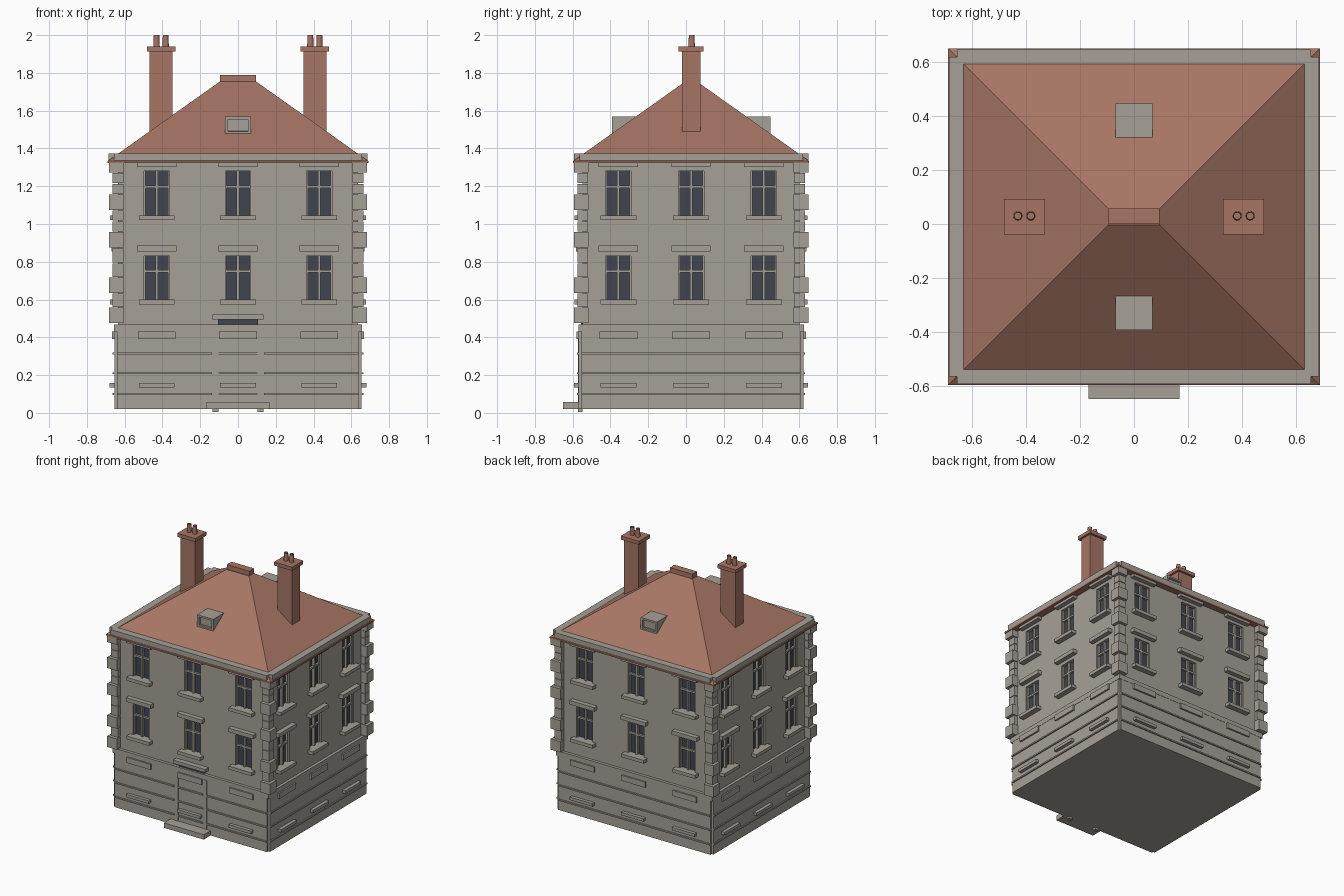
import bpy, bmesh
from mathutils import Vector, Matrix

if "Cube" in bpy.data.objects:
    bpy.data.objects.remove(bpy.data.objects["Cube"], do_unlink=True)

CY = 0.027                      # depth centre of the house
WX, WY = 0.635, 0.575           # upper wall half sizes
BX, BY = 0.655, 0.595           # ground floor half sizes


def material(name, rgb):
    m = bpy.data.materials.new(name)
    m.use_nodes = True
    m.diffuse_color = (*rgb, 1)
    m.node_tree.nodes["Principled BSDF"].inputs["Base Color"].default_value = (*rgb, 1)
    return m


STONE = material("grey stone", (0.38, 0.355, 0.31))
TILE = material("terracotta", (0.39, 0.18, 0.13))
GLASS = material("dark glass", (0.055, 0.06, 0.08))


def finish(name, bm, *mats):
    bmesh.ops.recalc_face_normals(bm, faces=bm.faces)
    me = bpy.data.meshes.new(name)
    bm.to_mesh(me)
    bm.free()
    for m in mats:
        me.materials.append(m)
    ob = bpy.data.objects.new(name, me)
    bpy.context.collection.objects.link(ob)
    return ob


def add_box(bm, lo, hi):
    lo, hi = Vector(lo), Vector(hi)
    mat = Matrix.Translation((lo + hi) / 2) @ Matrix.Diagonal((*(hi - lo), 1))
    return bmesh.ops.create_cube(bm, size=1, matrix=mat)["verts"]


def boxes(name, mat, items):
    bm = bmesh.new()
    for lo, hi in items:
        add_box(bm, lo, hi)
    return finish(name, bm, mat)


def block(hx, hy, z0, z1):
    return (-hx, CY - hy, z0), (hx, CY + hy, z1)


# The four sides: outward normal, half depth to upper wall, window offset
SIDES = [(Vector((0, -1, 0)), WY, 0.43), (Vector((0, 1, 0)), WY, 0.43),
         (Vector((1, 0, 0)), WX, 0.385), (Vector((-1, 0, 0)), WX, 0.385)]


def on_side(side, u, half, z0, z1, d0, d1):
    """Box on one wall: u along it, d measured out from the upper wall."""
    n, depth, _ = side
    t = Vector((abs(n.y), abs(n.x), 0))
    c = Vector((0, CY, 0))
    a = c + n * (depth + d0) + t * (u - half)
    b = c + n * (depth + d1) + t * (u + half)
    return ((min(a.x, b.x), min(a.y, b.y), z0), (max(a.x, b.x), max(a.y, b.y), z1))


def on_windows(half, z0, z1, d0, d1):
    return [on_side(s, k * s[2], half, z0, z1, d0, d1) for s in SIDES for k in (-1, 0, 1)]


# Upper walls with recessed glass
FLOORS = [(0.6, 0.83), (1.045, 1.28)]
WIN = 0.067
bm = bmesh.new()
add_box(bm, *block(WX, WY, 0.46, 1.335))


def cut(co, no):
    bmesh.ops.bisect_plane(bm, geom=bm.verts[:] + bm.edges[:] + bm.faces[:],
                           plane_co=co, plane_no=no)


for k in (-1, 0, 1):
    for e in (-WIN, WIN):
        cut((k * 0.43 + e, 0, 0), (1, 0, 0))
        cut((0, CY + k * 0.385 + e, 0), (0, 1, 0))
for floor in FLOORS:
    for z in floor:
        cut((0, 0, z), (0, 0, 1))
bm.normal_update()


def is_window(f):
    c = f.calc_center_median()
    if abs(f.normal.z) > 0.5 or not any(a < c.z < b for a, b in FLOORS):
        return False
    u, off = (c.x, 0.43) if abs(f.normal.y) > 0.5 else (c.y - CY, 0.385)
    return min(abs(u - k * off) for k in (-1, 0, 1)) < 0.01


panes = [f for f in bm.faces if is_window(f)]
bmesh.ops.inset_individual(bm, faces=panes, thickness=0, depth=-0.025)
for f in panes:
    f.material_index = 1
finish("upper_walls", bm, STONE, GLASS)

# Window frames, sills and lintels
frames, sills, lintels = [], [], []
for z0, z1 in FLOORS:
    bar = z0 + (z1 - z0) * 0.65
    frames += on_windows(0.007, z0, z1, -0.03, -0.008)
    frames += on_windows(WIN, bar - 0.007, bar + 0.007, -0.03, -0.01)
    for s in SIDES:
        for k in (-1, 0, 1):
            for e in (-1, 1):
                frames.append(on_side(s, k * s[2] + e * (WIN - 0.003), 0.004,
                                      z0, z1, -0.03, -0.01))
    sills += on_windows(0.095, z0 - 0.025, z0, -0.01, 0.042)
lintels += on_windows(0.104, 0.855, 0.885, -0.01, 0.035)
lintels += on_windows(0.104, 1.302, 1.325, -0.01, 0.035)
boxes("window_frames", STONE, frames)
boxes("window_sills", STONE, sills)
boxes("window_lintels", STONE, lintels)

# Ground floor with notched corners and a band on top
boxes("ground_floor", STONE, [block(BX, BY - 0.015, 0.02, 0.435),
                              block(BX - 0.015, BY, 0.02, 0.435)])
boxes("string_course", STONE, [block(BX + 0.002, BY + 0.002, 0.43, 0.468)])
boxes("ground_sills", STONE, on_windows(0.095, 0.135, 0.157, 0, 0.045))
boxes("ground_lintels", STONE, on_windows(0.1, 0.39, 0.432, 0, 0.033))

# Thin courses, broken around the door jambs on the front
courses = []
for z in (0.1, 0.21, 0.315):
    for s in SIDES[1:]:
        half = (BX if s[0].y else BY) - 0.015
        courses.append(on_side(s, 0, half, z - 0.005, z + 0.005, 0.01, 0.029))
    for u, half in ((-0.389, 0.251), (0, 0.105), (0.389, 0.251)):
        courses.append(on_side(SIDES[0], u, half, z - 0.005, z + 0.005, 0.01, 0.029))
boxes("stone_courses", STONE, courses)

# Doorway: jambs, fanlight, hood and step
front = SIDES[0]
boxes("door_jambs", STONE, [on_side(front, u, 0.016, 0.005, 0.43, 0, 0.023)
                            for u in (-0.12, 0.12)])
boxes("door_fanlight", GLASS, [on_side(front, 0, 0.105, 0.465, 0.495, -0.01, 0.008)])
boxes("door_hood", STONE, [on_side(front, 0, 0.135, 0.495, 0.52, -0.01, 0.04)])
boxes("door_step", STONE, [((-0.168, -0.65, 0.02), (0.168, -0.55, 0.057))])

# Corner quoins: large blocks alternating with small ones
large = [(0.475, 0.557), (0.635, 0.717), (0.875, 0.957), (1.075, 1.157), (1.272, 1.325)]
small = [(0.56, 0.632), (0.72, 0.792), (0.796, 0.872), (0.96, 1.014), (1.018, 1.072),
         (1.16, 1.213), (1.217, 1.269)]
quoins = []
for spans, out, inner in ((large, 0.049, 0.032), (small, 0.03, 0.03)):
    for z0, z1 in spans:
        for sx in (-1, 1):
            for sy in (-1, 1):
                xs = sorted((sx * (WX - inner), sx * (WX + out)))
                ys = sorted((CY + sy * (WY - inner), CY + sy * (WY + out - 0.003)))
                quoins.append(((xs[0], ys[0], z0), (xs[1], ys[1], z1)))
boxes("corner_quoins", STONE, quoins)

# Hipped roof, running down under the parapet
bm = bmesh.new()
add_box(bm, *block(0.69, 0.625, 1.322, 1.333))
for v in add_box(bm, *block(0.69, 0.625, 1.333, 1.755)):
    if v.co.z > 1.5:
        v.co.x *= 0.095 / 0.69
        v.co.y = CY + (v.co.y - CY) * 0.03 / 0.625
finish("hipped_roof", bm, TILE)
boxes("roof_ridge", TILE, [((-0.095, CY - 0.025, 1.74), (0.095, CY + 0.031, 1.79))])

# Parapet rails, leaving the corners open
rails = []
for sgn in (-1, 1):
    xs = sorted((sgn * 0.62, sgn * 0.686))
    rails.append(((xs[0], CY - 0.592, 1.33), (xs[1], CY + 0.592, 1.374)))
    ys = sorted((CY + sgn * 0.555, CY + sgn * 0.621))
    rails.append(((-0.657, ys[0], 1.33), (0.657, ys[1], 1.374)))
boxes("parapet", STONE, rails)

# Dormers with a recessed front
bm = bmesh.new()
for sgn in (-1, 1):
    ys = sorted((CY + sgn * 0.28, CY + sgn * 0.42))
    verts = add_box(bm, (-0.068, ys[0], 1.475), (0.068, ys[1], 1.568))
    bm.normal_update()
    face = [f for f in {f for v in verts for f in v.link_faces} if f.normal.y * sgn > 0.9]
    bmesh.ops.inset_individual(bm, faces=face, thickness=0.02, depth=0)
    bmesh.ops.inset_individual(bm, faces=face, thickness=0, depth=-0.02)
finish("roof_dormers", bm, STONE)

# Chimneys with caps and open pots
for side, sx in (("right", -1), ("left", 1)):
    cx = sx * 0.407
    boxes(side + "_chimney", TILE, [
        ((cx - 0.061, CY - 0.047, 1.48), (cx + 0.061, CY + 0.05, 1.92)),
        ((cx - 0.076, CY - 0.066, 1.913), (cx + 0.076, CY + 0.066, 1.94))])
    bm = bmesh.new()
    for dx in (-0.024, 0.024):
        bmesh.ops.create_cone(bm, cap_ends=True, segments=16, radius1=0.017, radius2=0.015,
                              depth=0.065, matrix=Matrix.Translation((cx + dx, CY + 0.003, 1.9675)))
    bm.normal_update()
    tops = [f for f in bm.faces if f.normal.z > 0.9]
    bmesh.ops.inset_individual(bm, faces=tops, thickness=0.003, depth=0)
    bmesh.ops.inset_individual(bm, faces=tops, thickness=0, depth=-0.04)
    finish(side + "_chimney_pots", bm, TILE)
